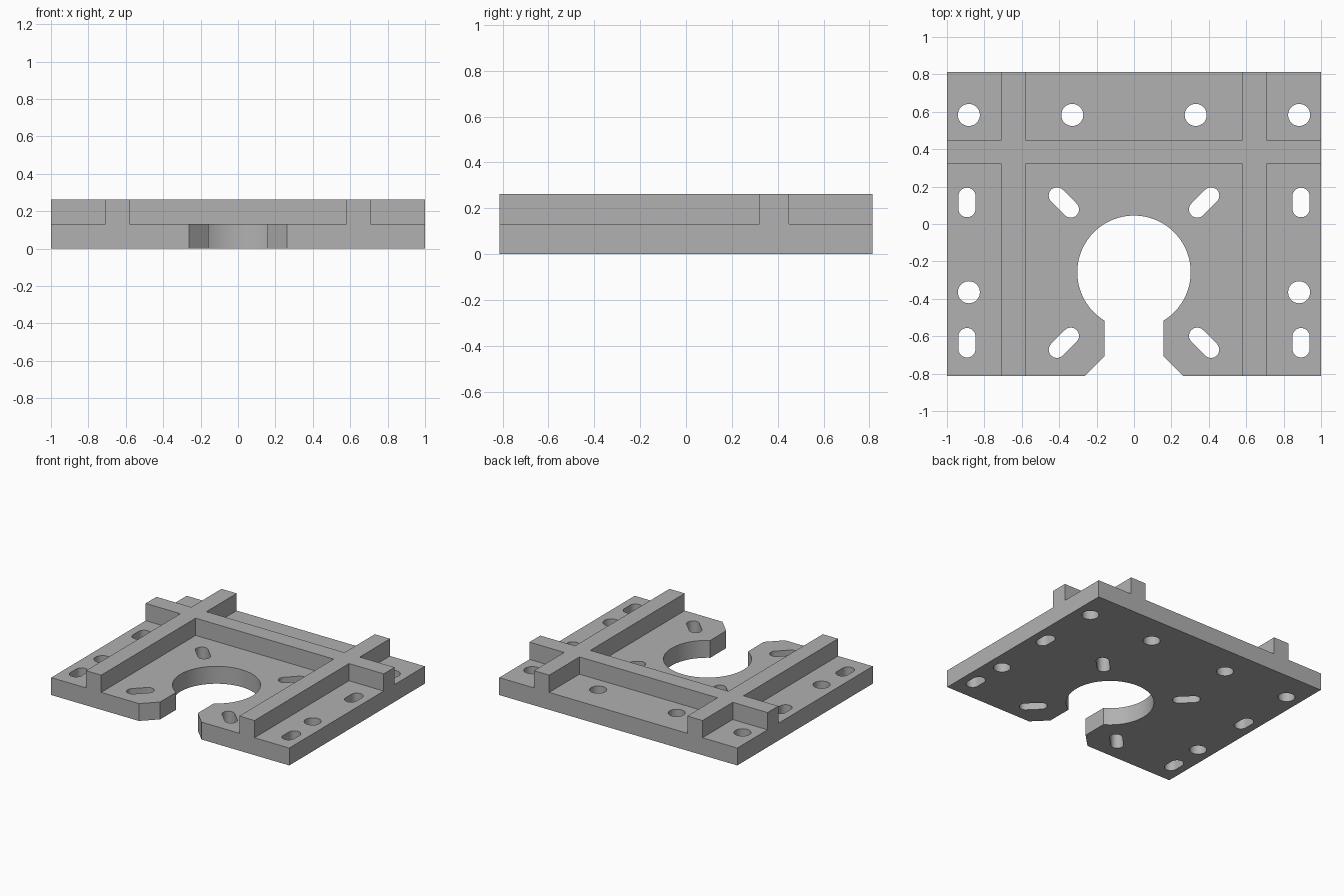
import bpy, bmesh
from math import sin, cos, pi, radians, asin, atan2

cube = bpy.data.objects.get("Cube")
if cube:
    bpy.data.objects.remove(cube, do_unlink=True)

HALF_X, HALF_Y = 1.0, 0.813
PLATE_TOP, RIB_TOP = 0.132, 0.263
BORE_Y, BORE_R = -0.258, 0.303
MOUTH = 0.158

grey = bpy.data.materials.new("light grey")
grey.use_nodes = True
colour = (0.44, 0.44, 0.44, 1)
grey.diffuse_color = colour
grey.node_tree.nodes["Principled BSDF"].inputs["Base Color"].default_value = colour


def prisms(name, outlines, z0, z1):
    """One object made of vertical prisms with the given outlines."""
    bm = bmesh.new()
    for outline in outlines:
        base = bm.faces.new([bm.verts.new((x, y, z0)) for x, y in outline])
        top = bmesh.ops.extrude_face_region(bm, geom=[base])["geom"]
        verts = [v for v in top if isinstance(v, bmesh.types.BMVert)]
        bmesh.ops.translate(bm, verts=verts, vec=(0, 0, z1 - z0))
    bmesh.ops.recalc_face_normals(bm, faces=bm.faces)
    mesh = bpy.data.meshes.new(name)
    bm.to_mesh(mesh)
    bm.free()
    mesh.materials.append(grey)
    obj = bpy.data.objects.new(name, mesh)
    bpy.context.collection.objects.link(obj)
    return obj


def mirrored(half):
    """Close a right-hand outline with its mirror image."""
    return half + [(-x, y) for x, y in reversed(half)]


def slot(x, y, r, dx=0, dy=0, n=16):
    """Outline of a slot whose end centres lie at +-(dx, dy)."""
    a = atan2(dy, dx)
    pts = []
    for s in (1, -1):
        start = a - pi / 2 if s == 1 else a + pi / 2
        for i in range(n + 1 if dx or dy else n):
            t = start + pi * i / n
            pts.append((x + s * dx + r * cos(t), y + s * dy + r * sin(t)))
    return pts


# Base plate with the open round bore and chamfered mouth
lip = asin(MOUTH / BORE_R) - pi / 2
steps = 40
arc = [lip + (pi / 2 - lip) * i / steps for i in range(steps)]
right_half = [(HALF_X, HALF_Y), (HALF_X, -HALF_Y), (0.263, -HALF_Y), (MOUTH, -0.708)]
right_half += [(BORE_R * cos(t), BORE_Y + BORE_R * sin(t)) for t in arc]
bore_top = [(0, BORE_Y + BORE_R)]
plate_outline = right_half + bore_top + [(-x, y) for x, y in reversed(right_half)]
plate = prisms("base_plate", [plate_outline], 0, PLATE_TOP)

# Round holes, straight slots and slots radial to the bore
holes = []
for side in (-1, 1):
    for x, y in ((0.883, 0.583), (0.33, 0.583), (0.883, -0.365)):
        holes.append(slot(side * x, y, 0.059))
    for up in (-1, 1):
        y = -0.26 + up * 0.375
        holes.append(slot(side * 0.893, y, 0.046, 0, 0.033))
        holes.append(slot(side * 0.375, y, 0.044, side * 0.037, up * 0.037))
cutter = prisms("hole_cutter", holes, -0.1, 0.2)
cutter.hide_render = True
cut = plate.modifiers.new("holes", "BOOLEAN")
cut.operation = "DIFFERENCE"
cut.solver = "EXACT"
cut.object = cutter
bpy.context.view_layer.objects.active = plate
plate.select_set(True)
bpy.ops.object.modifier_apply(modifier=cut.name)
bpy.data.objects.remove(cutter, do_unlink=True)
bpy.ops.object.shade_smooth_by_angle(angle=radians(30))

# Crossing ribs: two lengthwise and one across, as a single frame
IN, OUT, FRONT, BACK = 0.58, 0.708, 0.32, 0.45
rib_half = [(IN, BACK), (IN, HALF_Y), (OUT, HALF_Y), (OUT, BACK), (HALF_X, BACK),
            (HALF_X, FRONT), (OUT, FRONT), (OUT, -HALF_Y), (IN, -HALF_Y), (IN, FRONT)]
prisms("rib_frame", [mirrored(rib_half)], PLATE_TOP, RIB_TOP)
